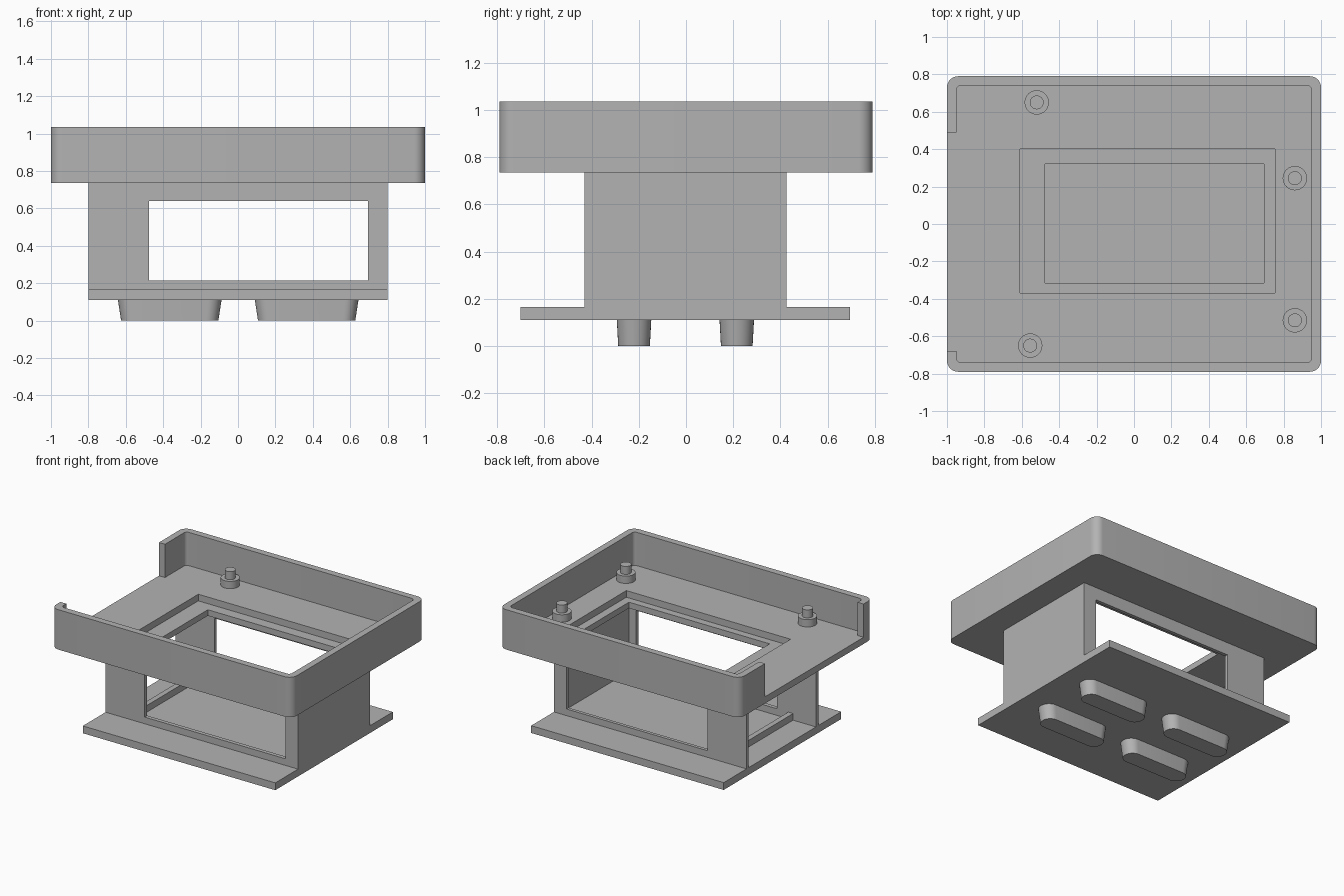
import bpy, bmesh, math

if "Cube" in bpy.data.objects:
    bpy.data.objects.remove(bpy.data.objects["Cube"])

grey = bpy.data.materials.new("mid_grey")
grey.use_nodes = True
grey.diffuse_color = (0.45, 0.45, 0.45, 1)
grey.node_tree.nodes["Principled BSDF"].inputs["Base Color"].default_value = (0.45, 0.45, 0.45, 1)


def rounded(x0, x1, y0, y1, r, steps=8):
    """Outline of a rectangle with rounded corners."""
    if r == 0:
        return [(x0, y0), (x1, y0), (x1, y1), (x0, y1)]
    centres = [(x1 - r, y1 - r), (x0 + r, y1 - r), (x0 + r, y0 + r), (x1 - r, y0 + r)]
    pts = []
    for q, (cx, cy) in enumerate(centres):
        for i in range(steps + 1):
            a = (q + i / steps) * math.pi / 2
            pts.append((cx + r * math.cos(a), cy + r * math.sin(a)))
    return pts


def loft(name, lower, upper, z0, z1):
    """Closed solid between two outlines of equal point count."""
    bm = bmesh.new()
    a = [bm.verts.new((x, y, z0)) for x, y in lower]
    b = [bm.verts.new((x, y, z1)) for x, y in upper]
    bm.faces.new(a[::-1])
    bm.faces.new(b)
    n = len(a)
    for i in range(n):
        j = (i + 1) % n
        bm.faces.new((a[i], a[j], b[j], b[i]))
    bmesh.ops.recalc_face_normals(bm, faces=bm.faces)
    me = bpy.data.meshes.new(name)
    bm.to_mesh(me)
    bm.free()
    me.materials.append(grey)
    ob = bpy.data.objects.new(name, me)
    bpy.context.collection.objects.link(ob)
    return ob


def block(name, x, y, z, r=0):
    outline = rounded(*x, *y, r)
    return loft(name, outline, outline, *z)


def activate(ob):
    bpy.ops.object.select_all(action='DESELECT')
    ob.select_set(True)
    bpy.context.view_layer.objects.active = ob


def cut(ob, *cutters):
    """Subtract each cutter and discard it."""
    for c in cutters:
        mod = ob.modifiers.new("cut", 'BOOLEAN')
        mod.operation = 'DIFFERENCE'
        mod.solver = 'EXACT'
        mod.object = c
        activate(ob)
        bpy.ops.object.modifier_apply(modifier=mod.name)
        bpy.data.objects.remove(c)


def smooth(ob):
    activate(ob)
    bpy.ops.object.shade_smooth_by_angle(angle=math.radians(30))


# Open tray with rounded corners, side gap and a rebate in its floor
tray = block("tray", (-1, 1), (-0.79, 0.79), (0.735, 1.035), 0.06)
cut(tray,
    block("tray_cutter", (-0.95, 0.95), (-0.74, 0.74), (0.785, 1.2), 0.025),
    block("gap_cutter", (-1.1, -0.9), (-0.68, 0.49), (0.785, 1.2)),
    block("rebate_cutter", (-0.61, 0.755), (-0.37, 0.4), (0.7, 0.9)))
smooth(tray)

# Housing: open on one end, windows front and back, opening in the top
window_x = (-0.475, 0.695)
housing = block("housing", (-0.8, 0.8), (-0.43, 0.425), (0.165, 0.735))
cut(housing,
    block("cavity_cutter", (-0.9, 0.755), (-0.4, 0.4), (0.1, 0.69)),
    block("window_cutter", window_x, (-0.6, 0.6), (0.215, 0.64)),
    block("top_cutter", window_x, (-0.315, 0.32), (0.6, 0.9)))

# Base plate and the low stop bar at the open end
block("base_plate", (-0.8, 0.8), (-0.7, 0.695), (0.11, 0.165))
block("stop_bar", (-0.61, -0.57), (-0.4, 0.4), (0.165, 0.215))

# Stepped mounting pegs
for i, (x, y) in enumerate([(-0.52, 0.65), (0.86, 0.245), (0.86, -0.515), (-0.555, -0.65)]):
    for part, r, z in (("peg_collar", 0.065, (0.785, 0.84)), ("peg_pin", 0.037, (0.84, 0.9))):
        smooth(block(f"{part}_{i + 1}", (x - r, x + r), (y - r, y + r), z, r * 0.999))

# Tapered oblong feet
for i, x in enumerate((-0.365, 0.367)):
    for j, y in enumerate((-0.22, 0.215)):
        def oblong(hx, hy):
            return rounded(x - hx, x + hx, y - hy, y + hy, hy * 0.98)
        smooth(loft(f"foot_{2 * i + j + 1}", oblong(0.26, 0.067), oblong(0.277, 0.073), 0, 0.11))
